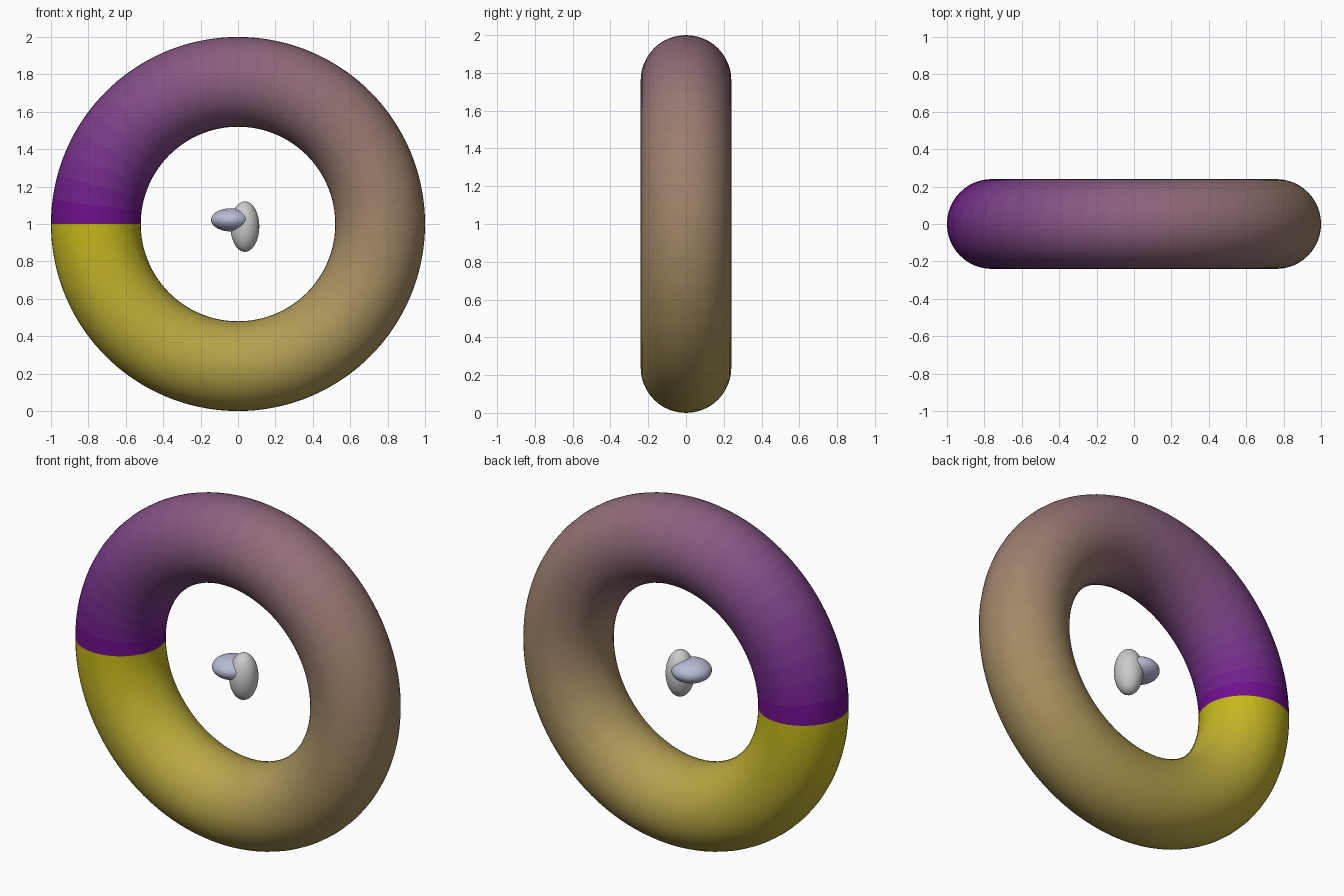
import bpy
from math import pi, atan2

if "Cube" in bpy.data.objects:
    bpy.data.objects.remove(bpy.data.objects["Cube"])

MAJOR, MINOR, CENTRE_Z, BANDS = 0.76, 0.24, 1.0, 48


def material(name, colour):
    mat = bpy.data.materials.new(name)
    mat.diffuse_color = (*colour, 1.0)
    mat.use_nodes = True
    mat.node_tree.nodes["Principled BSDF"].inputs["Base Color"].default_value = mat.diffuse_color
    return mat


def ellipsoid(name, location, radii):
    bpy.ops.mesh.primitive_uv_sphere_add(segments=48, ring_count=24, location=location)
    ob = bpy.context.object
    ob.name = name
    ob.scale = radii
    bpy.ops.object.transform_apply(location=False, rotation=False, scale=True)
    bpy.ops.object.shade_smooth()
    return ob


# Upright ring
bpy.ops.mesh.primitive_torus_add(
    major_radius=MAJOR, minor_radius=MINOR, major_segments=144, minor_segments=48,
    location=(0, 0, CENTRE_Z), rotation=(pi / 2, 0, 0))
ring = bpy.context.object
ring.name = "ring"
bpy.ops.object.transform_apply(location=False, rotation=True, scale=False)
bpy.ops.object.shade_smooth()

# Purple to yellow sweep, running clockwise from the left side
purple, yellow = (0.16, 0.005, 0.27), (0.56, 0.48, 0.01)
for i in range(BANDS):
    t = i / (BANDS - 1)
    mix = [a + (b - a) * t for a, b in zip(purple, yellow)]
    ring.data.materials.append(material(f"ring_band_{i}", mix))
for face in ring.data.polygons:
    t = (pi - atan2(face.center.z, face.center.x)) / (2 * pi)
    face.material_index = min(int(t * BANDS), BANDS - 1)

# Two small crossing ellipsoids floating in the middle
ellipsoid("tall_core", (0.037, 0, 0.986), (0.077, 0.08, 0.135))
flat_core = ellipsoid("flat_core", (-0.036, 0, 1.022), (0.109, 0.107, 0.062))
flat_core.data.materials.append(material("pale_blue", (0.47, 0.5, 0.66)))
